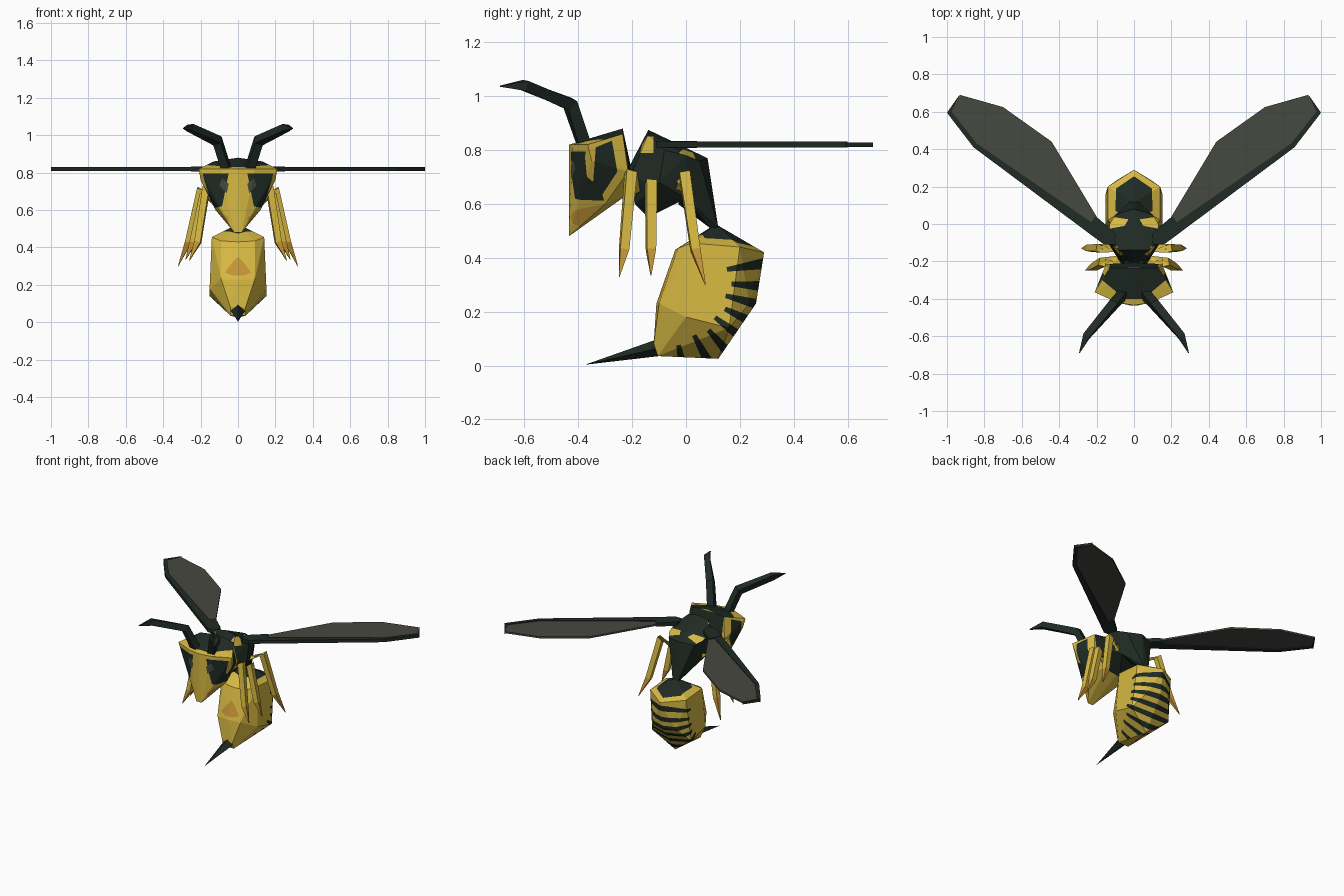
import bpy, bmesh, math
from mathutils import Vector

if "Cube" in bpy.data.objects:
    bpy.data.objects.remove(bpy.data.objects["Cube"])


def material(name, rgb):
    m = bpy.data.materials.new(name)
    m.diffuse_color = (*rgb, 1)
    m.use_nodes = True
    m.node_tree.nodes["Principled BSDF"].inputs["Base Color"].default_value = m.diffuse_color
    return m


YELLOW, DARK, AMBER, GREY = range(4)
MATS = [material("yellow", (0.67, 0.48, 0.055)),
        material("dark green", (0.0144, 0.024, 0.0176)),
        material("amber", (0.56, 0.30, 0.035)),
        material("wing grey", (0.062, 0.065, 0.052))]


def finish(bm, name):
    """Turn the right half into a mirrored object."""
    me = bpy.data.meshes.new(name)
    bm.to_mesh(me)
    bm.free()
    ob = bpy.data.objects.new(name, me)
    bpy.context.collection.objects.link(ob)
    for m in MATS:
        me.materials.append(m)
    mod = ob.modifiers.new("mirror", 'MIRROR')
    mod.use_clip = True
    return ob


def hull(points, mat, halve=True):
    """Faceted solid around points; halved on the centre plane for mirroring."""
    bm = bmesh.new()
    pts = [Vector(p) for p in points]
    if halve:
        pts += [Vector((-p.x, p.y, p.z)) for p in pts if p.x > 0]
    for p in pts:
        bm.verts.new(p)
    res = bmesh.ops.convex_hull(bm, input=bm.verts[:])
    loose = [v for v in bm.verts if not v.link_faces]
    bmesh.ops.delete(bm, geom=loose, context='VERTS')
    if halve:
        bmesh.ops.bisect_plane(bm, geom=bm.verts[:] + bm.edges[:] + bm.faces[:], dist=1e-5,
                               plane_co=(0, 0, 0), plane_no=(1, 0, 0), clear_inner=True)
    bmesh.ops.recalc_face_normals(bm, faces=bm.faces[:])
    for f in bm.faces:
        f.material_index = mat
    bm.normal_update()
    return bm


def paint(bm, direction, poly, mat, limit=0.1):
    """Cut a convex outline into the faces that look along direction and colour it."""
    d = Vector(direction)
    axes = [i for i in range(3) if abs(d[i]) < 0.5]

    def lift(p):
        v = Vector((0, 0, 0))
        v[axes[0]], v[axes[1]] = p
        return v
    pts = [lift(p) for p in poly]
    mid = sum(pts, Vector()) / len(pts)
    bm.normal_update()
    for f in bm.faces:
        if f.normal.dot(d) > limit:
            f.material_index += 100
    for a, b in zip(pts, pts[1:] + pts[:1]):
        no = (b - a).cross(d).normalized()
        if no.dot(mid - a) < 0:
            no = -no
        faces = [f for f in bm.faces if f.material_index >= 100]
        geom = list({e for f in faces for e in f.edges} | {v for f in faces for v in f.verts})
        bmesh.ops.bisect_plane(bm, geom=geom + faces, dist=1e-5, plane_co=a, plane_no=no)
        for f in bm.faces:
            if f.material_index >= 100 and no.dot(f.calc_center_median() - a) < 0:
                f.material_index -= 100
    for f in bm.faces:
        if f.material_index >= 100:
            f.material_index = mat


def tube(name, path, radii, mats, sides=4):
    """Faceted limb along a path, one colour per segment."""
    bm = bmesh.new()
    path = [Vector(p) for p in path]
    rings = []
    for i, p in enumerate(path):
        t = (path[min(i + 1, len(path) - 1)] - path[max(i - 1, 0)]).normalized()
        u = t.cross(Vector((1, 0.15, 0))).normalized()
        w = t.cross(u)
        angles = [math.tau * (k + 0.5) / sides for k in range(sides)]
        rings.append([bm.verts.new(p + radii[i] * (u * math.cos(a) + w * math.sin(a)))
                      for a in angles])
    for i in range(len(rings) - 1):
        for k in range(sides):
            n = (k + 1) % sides
            f = bm.faces.new((rings[i][k], rings[i][n], rings[i + 1][n], rings[i + 1][k]))
            f.material_index = mats[i]
    for ring, m in ((rings[0], mats[0]), (rings[-1], mats[-1])):
        bm.faces.new(ring).material_index = m
    bmesh.ops.recalc_face_normals(bm, faces=bm.faces[:])
    return finish(bm, name)


def plate(name, outline, half, mat):
    """Flat wing piece at wing height."""
    pts = [(x, y, 0.82 + s * half) for x, y in outline for s in (-1, 1)]
    return finish(hull(pts, mat, False), name)


X, FRONT, UP = (1, 0, 0), (0, -1, 0), (0, 0, 1)

# Head: wedge with eyes, dark crown and amber jaws
bm = hull([(0, -.435, .82), (.02, -.435, .48), (.09, -.42, .82), (.21, -.365, .82),
           (.20, -.35, .76), (.12, -.30, .60), (0, -.235, .88), (.13, -.235, .86),
           (.15, -.215, .72), (.05, -.21, .64), (0, -.205, .74)], YELLOW)
paint(bm, FRONT, [(.05, .795), (.19, .795), (.135, .61), (.085, .62)], DARK)
paint(bm, FRONT, [(.05, .74), (.085, .77), (.10, .73), (.06, .69)], GREY)
paint(bm, FRONT, [(.05, .56), (.12, .60), (.10, .55), (.05, .50)], AMBER)
paint(bm, X, [(-.335, .81), (-.275, .835), (-.255, .72), (-.32, .62), (-.345, .68)], DARK)
paint(bm, UP, [(-.12, -.19), (.12, -.19), (.17, -.30), (.05, -.40), (-.05, -.40),
               (-.17, -.30)], DARK, 0.5)
paint(bm, (0, 1, 0), [(-.13, .87), (.13, .87), (.13, .70), (-.13, .70)], DARK, 0.3)
finish(bm, "head")

# Neck
finish(hull([(.05, -.25, .75), (.05, -.25, .64), (.05, -.17, .74), (.05, -.17, .62)], DARK),
       "neck")

# Thorax with yellow patches on the rear shoulders
bm = hull([(0, -.215, .73), (.07, -.21, .69), (.05, -.19, .60), (0, -.14, .55),
           (0, -.14, .875), (.08, -.14, .86), (.14, -.08, .80), (.14, -.10, .68),
           (.10, 0, .62), (.13, 0, .78), (.10, .05, .76), (0, .08, .77)], DARK)
paint(bm, UP, [(.03, .025), (.13, .04), (.13, -.025), (.05, -.01)], YELLOW, 0.3)
paint(bm, X, [(-.155, .85), (-.12, .85), (-.12, .79), (-.17, .79)], YELLOW)
finish(bm, "thorax")

# Tapered rear of the thorax down to the waist
finish(hull([(0, .08, .77), (.10, .05, .76), (.10, 0, .62), (0, -.03, .60), (.02, .12, .51),
             (.02, .09, .51)], DARK), "waist")

# Abdomen with dark cap, wedge stripes along the back and an amber blotch in front
bm = hull([(0, .11, .525), (0, .29, .42), (.14, .20, .44), (.14, .02, .455), (0, -.04, .43),
           (.09, -.03, .435), (0, -.11, .23), (.09, -.10, .23), (.152, 0, .18),
           (.152, .16, .14), (0, .26, .23), (.09, .235, .23), (.04, -.12, .08),
           (.04, -.105, .035), (0, .12, .025)], YELLOW)
paint(bm, UP, [(0, .255), (.095, .19), (.10, .07), (0, .03), (-.10, .07), (-.095, .19)],
      DARK, 0.3)
py, pz = -.08, .32
for i, deg in enumerate((9, -4, -15, -26, -37, -49, -62, -78)):
    start = .235 if i % 2 == 0 else .25
    wedge = [(start, -2), (.5, -3.6), (.5, 3.6), (start, 2)]
    paint(bm, X, [(py + r * math.cos(math.radians(deg + o)),
                   pz + r * math.sin(math.radians(deg + o))) for r, o in wedge], DARK, 0.02)
paint(bm, FRONT, [(0, .36), (.03, .32), (.08, .27), (.03, .25), (-.03, .25), (-.08, .27),
                  (-.03, .32)], AMBER)
finish(bm, "abdomen")

# Sting
finish(hull([(0, -.10, .10), (.04, -.10, .065), (0, -.10, .035), (0, -.375, .003)], DARK),
       "sting")

# Antennae
tube("antennae", [(.06, -.375, .81), (.11, -.43, .97), (.255, -.60, 1.04), (.292, -.69, 1.037)],
     [.033, .033, .027, .003], [DARK] * 3)

# Three pairs of legs: hip, knee, ankle, tip
legs = {"front_legs": [(.08, -.19, .65), (.17, -.205, .715), (.215, -.23, .43), (.26, -.248, .33)],
        "middle_legs": [(.10, -.13, .62), (.185, -.13, .68), (.24, -.13, .43), (.28, -.13, .335)],
        "hind_legs": [(.10, -.03, .66), (.20, -.005, .71), (.265, .035, .43), (.32, .072, .30)]}
for name, path in legs.items():
    tube(name, path, [.022, .028, .024, .002], [YELLOW, YELLOW, AMBER])

# Wings: thin grey membrane with a thicker dark leading edge and tip
plate("wing_membrane", [(.17, -.05), (.85, .415), (.985, .595), (.93, .69), (.70, .625),
                        (.44, .44), (.20, .04)], .006, GREY)
plate("wing_root", [(.10, -.11), (.16, -.11), (.25, -.035), (.21, .04), (.19, .03), (.10, -.05)],
      .013, DARK)
plate("wing_leading_edge", [(.16, -.11), (.858, .41), (.84, .43), (.20, -.01)], .011, DARK)
plate("wing_outer_edge", [(.858, .41), (1.0, .595), (.975, .60), (.84, .43)], .011, DARK)
plate("wing_tip", [(1.0, .595), (.93, .695), (.975, .60)], .009, DARK)
